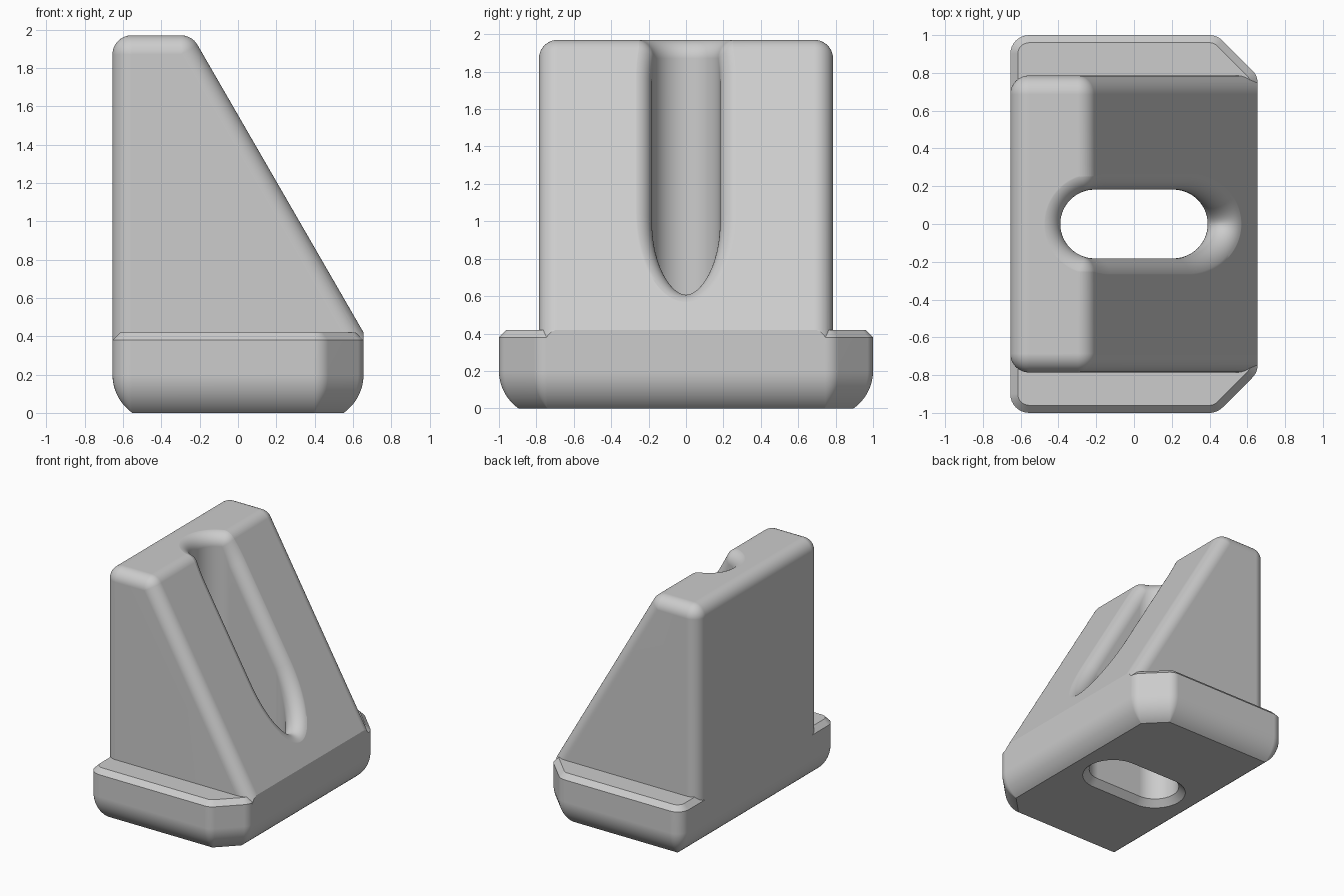
import bpy, bmesh, math
from mathutils import Vector

if "Cube" in bpy.data.objects:
    bpy.data.objects.remove(bpy.data.objects["Cube"])

HALF_X, HALF_Y = 0.655, 1.0           # base half sizes
BODY_Y, TOP = 0.786, 1.97             # wedge half width and height
R = 0.1                               # fillet radius
SLOPE = Vector((math.cos(math.pi / 6), 0, 0.5))
SLOPE_D = 0.777                       # distance of the slope plane from origin
UP = Vector((0, 0, 1))

grey = bpy.data.materials.new("light_grey")
grey.use_nodes = True
grey.diffuse_color = (0.604, 0.604, 0.604, 1)
grey.node_tree.nodes["Principled BSDF"].inputs["Base Color"].default_value = grey.diffuse_color


def make_object(name, bm):
    bmesh.ops.recalc_face_normals(bm, faces=bm.faces)
    mesh = bpy.data.meshes.new(name)
    bm.to_mesh(mesh)
    bm.free()
    mesh.materials.append(grey)
    obj = bpy.data.objects.new(name, mesh)
    bpy.context.collection.objects.link(obj)
    return obj


def loft(rings):
    """Closed solid through rings that all have the same point count."""
    bm = bmesh.new()
    loops = [[bm.verts.new(p) for p in ring] for ring in rings]
    for a, b in zip(loops, loops[1:]):
        for i in range(len(a)):
            j = (i + 1) % len(a)
            bm.faces.new((a[i], a[j], b[j], b[i]))
    bm.faces.new(loops[0])
    bm.faces.new(loops[-1])
    bmesh.ops.remove_doubles(bm, verts=bm.verts, dist=1e-5)
    return bm


def base_outline(inset, z, steps=8):
    """Rectangle with two cut corners, every corner rounded."""
    lx, ly = HALF_X - inset, HALF_Y - inset
    cut = 1.44 - inset * math.sqrt(2)
    half = [(lx, cut - lx), (cut - ly, ly), (-lx, ly)]
    corners = [Vector((x, y, z)) for x, y in half + [(x, -y) for x, y in reversed(half)]]
    radius = max(R - inset, 0.002)
    ring = []
    for i, v in enumerate(corners):
        a = (corners[i - 1] - v).normalized()
        b = (corners[(i + 1) % len(corners)] - v).normalized()
        half_angle = a.angle(b) / 2
        centre = v + (a + b).normalized() * radius / math.sin(half_angle)
        reach = radius / math.tan(half_angle)
        start = (v + a * reach - centre).normalized()
        end = (v + b * reach - centre).normalized()
        ring += [centre + radius * start.slerp(end, k / steps) for k in range(steps + 1)]
    return ring


# Base: curved underside, straight wall, chamfered top rim
UNDER_R, UNDER_ANGLE = 0.244, math.radians(55)
rings = []
for k in range(13):
    t = UNDER_ANGLE * (1 - k / 12)
    rings.append(base_outline(UNDER_R * (1 - math.cos(t)),
                              UNDER_R * (math.sin(UNDER_ANGLE) - math.sin(t))))
rings += [base_outline(0, 0.38), base_outline(0.04, 0.42)]
block = make_object("wedge_block", loft(rings))

# Wedge: hull around balls at the inset corners, trimmed to the base
slope_x = lambda z, d: (d - SLOPE.z * z) / SLOPE.x
z_in = TOP - R
bm = bmesh.new()
for x, z in ((R - HALF_X, z_in), (slope_x(z_in, SLOPE_D - R), z_in),
             (slope_x(0, SLOPE_D - R), 0), (R - HALF_X, 0)):
    for y in (R - BODY_Y, BODY_Y - R):
        for i in range(25):
            lat = math.pi * (i / 24 - 0.5)
            for j in range(48 if 0 < i < 24 else 1):
                lon = math.tau * j / 48
                bm.verts.new((x + R * math.cos(lat) * math.cos(lon),
                              y + R * math.sin(lat),
                              z + R * math.cos(lat) * math.sin(lon)))
bmesh.ops.convex_hull(bm, input=bm.verts)
loose = [v for v in bm.verts if not v.link_faces]
bmesh.ops.delete(bm, geom=loose, context="VERTS")
bmesh.ops.dissolve_limit(bm, angle_limit=math.radians(0.5), verts=bm.verts, edges=bm.edges)
for point, normal in (((HALF_X, 0, 0), (1, 0, 0)), ((0, 0, 0.37), (0, 0, -1))):
    bmesh.ops.bisect_plane(bm, geom=bm.verts[:] + bm.edges[:] + bm.faces[:],
                           plane_co=point, plane_no=normal, clear_outer=True)
    bmesh.ops.holes_fill(bm, edges=[e for e in bm.edges if e.is_boundary])
wedge = make_object("wedge_joining_helper", bm)

# Slot: vertical stadium hole with a rolled upper lip and a chamfered lower lip
SLOT_R, SLOT_X, LIP = 0.182, 0.208, 0.05
OVER = 0.001                          # lets the lip break through the surface
crease_x = slope_x(z_in + OVER, SLOPE_D - R + OVER)
crease = math.acos((crease_x + SLOT_X) / (SLOT_R + R))
quarter = math.pi / 2


def arc_angles(a, b, n):
    return [a + (b - a) * k / n for k in range(n + 1)]


right = [(t, SLOT_X, 1) for t in arc_angles(-quarter, quarter, 40)]
side = [(t, -SLOT_X, 1) for t in arc_angles(quarter, crease, 8)]
roll = [(crease, -SLOT_X, 1 - k / 8) for k in range(1, 9)]
tip = [(t, -SLOT_X, 0) for t in arc_angles(crease, math.tau - crease, 32)[1:]]
unroll = [(-crease, -SLOT_X, k / 8) for k in range(1, 9)]
back = [(t, -SLOT_X, 1) for t in arc_angles(-crease, -quarter, 8)[1:]]

profiles = []
for angle, cx, blend in right + side + roll + tip + unroll + back:
    n = Vector((math.cos(angle), math.sin(angle), 0))
    wall = Vector((cx, 0, 0)) + n * SLOT_R
    ball = wall + n * R
    ball.z = min(z_in + OVER, (SLOPE_D - R + OVER - SLOPE.x * ball.x) / SLOPE.z)
    facing = UP.slerp(SLOPE, blend)
    line = [wall + n * 2 * LIP - UP * LIP, wall + UP * LIP]
    line += [ball + R * (-n).slerp(facing, k / 16) for k in range(17)]
    line.append(Vector((line[-1].x, line[-1].y, 2.3)))
    profiles.append(line)
slot = make_object("slot_cutting_helper", loft(list(zip(*profiles))))

# Join wedge to base, then cut the slot
bpy.ops.object.select_all(action="DESELECT")
bpy.context.view_layer.objects.active = block
block.select_set(True)
for helper, operation in ((wedge, "UNION"), (slot, "DIFFERENCE")):
    helper.hide_render = True
    mod = block.modifiers.new(operation.lower(), "BOOLEAN")
    mod.operation, mod.solver, mod.object = operation, "EXACT", helper
    bpy.ops.object.modifier_apply(modifier=mod.name)
    bpy.data.objects.remove(helper)

# Smooth fillets beside flat faces
bpy.ops.object.shade_smooth_by_angle(angle=math.radians(25))
weighted = block.modifiers.new("flat_faces", "WEIGHTED_NORMAL")
weighted.keep_sharp = True
